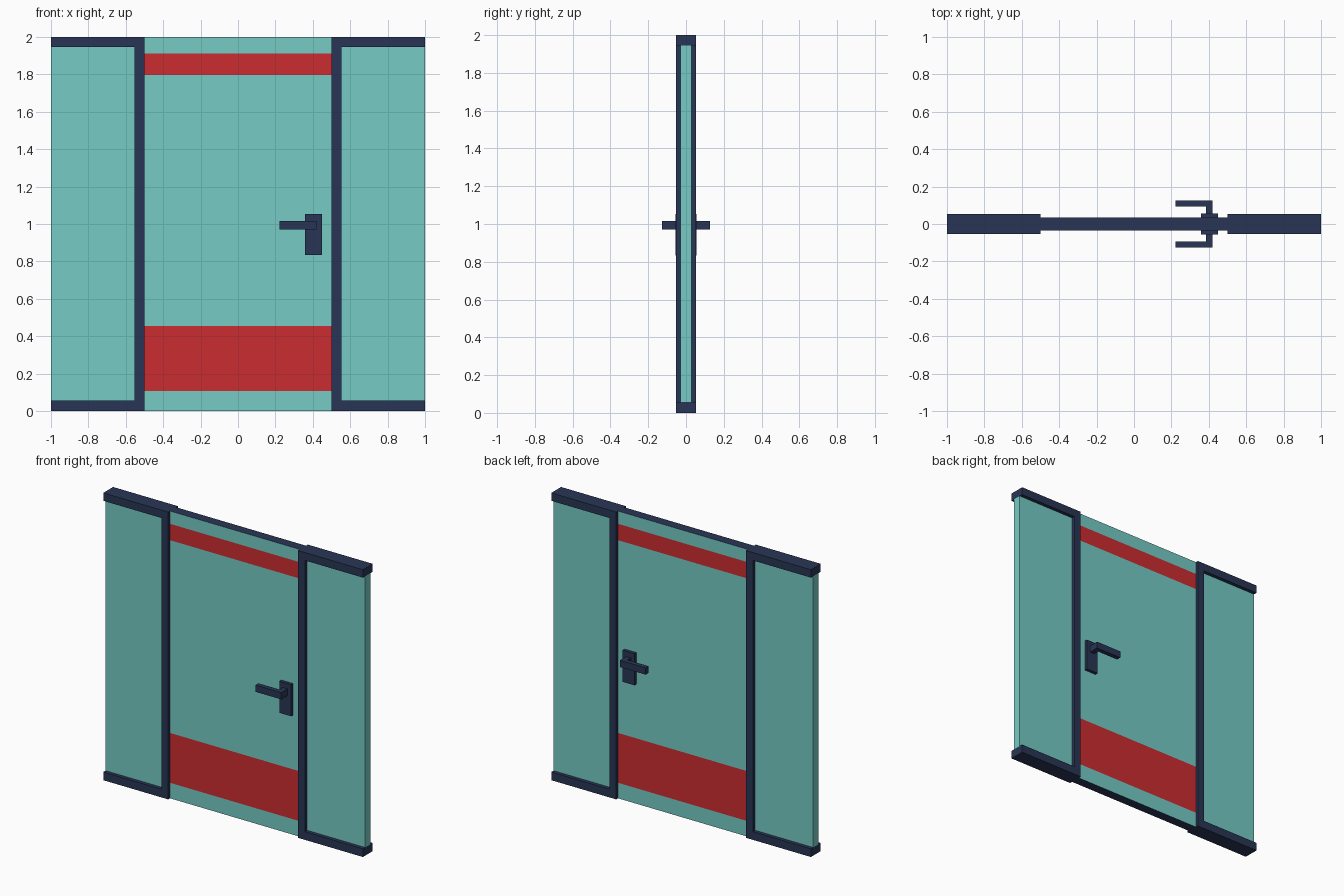
import bpy, bmesh

if "Cube" in bpy.data.objects:
    bpy.data.objects.remove(bpy.data.objects["Cube"])


def material(name, rgb):
    m = bpy.data.materials.new(name)
    m.diffuse_color = (*rgb, 1)
    m.use_nodes = True
    m.node_tree.nodes["Principled BSDF"].inputs["Base Color"].default_value = m.diffuse_color
    return m


NAVY = material("navy", (0.022, 0.036, 0.09))
TEAL = material("teal", (0.18, 0.60, 0.56))
RED = material("red", (0.60, 0.025, 0.03))


def add_box(bm, lo, hi):
    verts = bmesh.ops.create_cube(bm, size=1)["verts"]
    for v in verts:
        for i in range(3):
            v.co[i] = hi[i] if v.co[i] > 0 else lo[i]


def finish(name, bm, *mats):
    bmesh.ops.recalc_face_normals(bm, faces=bm.faces)
    mesh = bpy.data.meshes.new(name)
    bm.to_mesh(mesh)
    bm.free()
    ob = bpy.data.objects.new(name, mesh)
    bpy.context.collection.objects.link(ob)
    for m in mats:
        mesh.materials.append(m)
    return ob


def extrude_profile(name, pts, axis, lo, hi, mat):
    """Extrude a closed outline: axis 1 uses (x, z) points, axis 2 uses (x, y)."""
    bm = bmesh.new()
    place = lambda a, b, d: (a, d, b) if axis == 1 else (a, b, d)
    face = bm.faces.new([bm.verts.new(place(a, b, lo)) for a, b in pts])
    ext = bmesh.ops.extrude_face_region(bm, geom=[face])["geom"]
    shift = (0, hi - lo, 0) if axis == 1 else (0, 0, hi - lo)
    bmesh.ops.translate(bm, vec=shift,
                        verts=[v for v in ext if isinstance(v, bmesh.types.BMVert)])
    return finish(name, bm, mat)


def mirror(ob, axis):
    mod = ob.modifiers.new("mirror", 'MIRROR')
    mod.use_axis = [i == axis for i in range(3)]


# Side frames: C-shaped jamb with top and bottom rails
outline = [(0.5, 0), (1, 0), (1, 0.057), (0.553, 0.057),
           (0.553, 1.945), (1, 1.945), (1, 2), (0.5, 2)]
mirror(extrude_profile("side_frame", outline, 1, -0.054, 0.054, NAVY), 0)

# Fixed glass panels beside the door
bm = bmesh.new()
add_box(bm, (0.553, -0.029, 0.057), (1, 0.029, 1.945))
mirror(finish("side_panel", bm, TEAL), 0)

# Door leaf, cut into bands; red stripes on both faces, dark edges
bm = bmesh.new()
add_box(bm, (-0.5, -0.034, 0), (0.5, 0.034, 2))
for z in (0.108, 0.455, 1.797, 1.911):
    bmesh.ops.bisect_plane(bm, geom=bm.verts[:] + bm.edges[:] + bm.faces[:],
                           plane_co=(0, 0, z), plane_no=(0, 0, 1))
bm.normal_update()
for f in bm.faces:
    z = f.calc_center_median().z
    if abs(f.normal.y) < 0.5:
        f.material_index = 2
    elif 0.108 < z < 0.455 or 1.797 < z < 1.911:
        f.material_index = 1
finish("door_leaf", bm, TEAL, RED, NAVY)

# Handle backplates on both faces
bm = bmesh.new()
add_box(bm, (0.358, 0.034, 0.833), (0.448, 0.056, 1.053))
mirror(finish("handle_plate", bm, NAVY), 1)

# L-shaped lever handles on both faces
lever = [(0.386, 0.056), (0.421, 0.056), (0.421, 0.126),
         (0.223, 0.126), (0.223, 0.094), (0.386, 0.094)]
mirror(extrude_profile("handle_lever", lever, 2, 0.97, 1.017, NAVY), 1)
